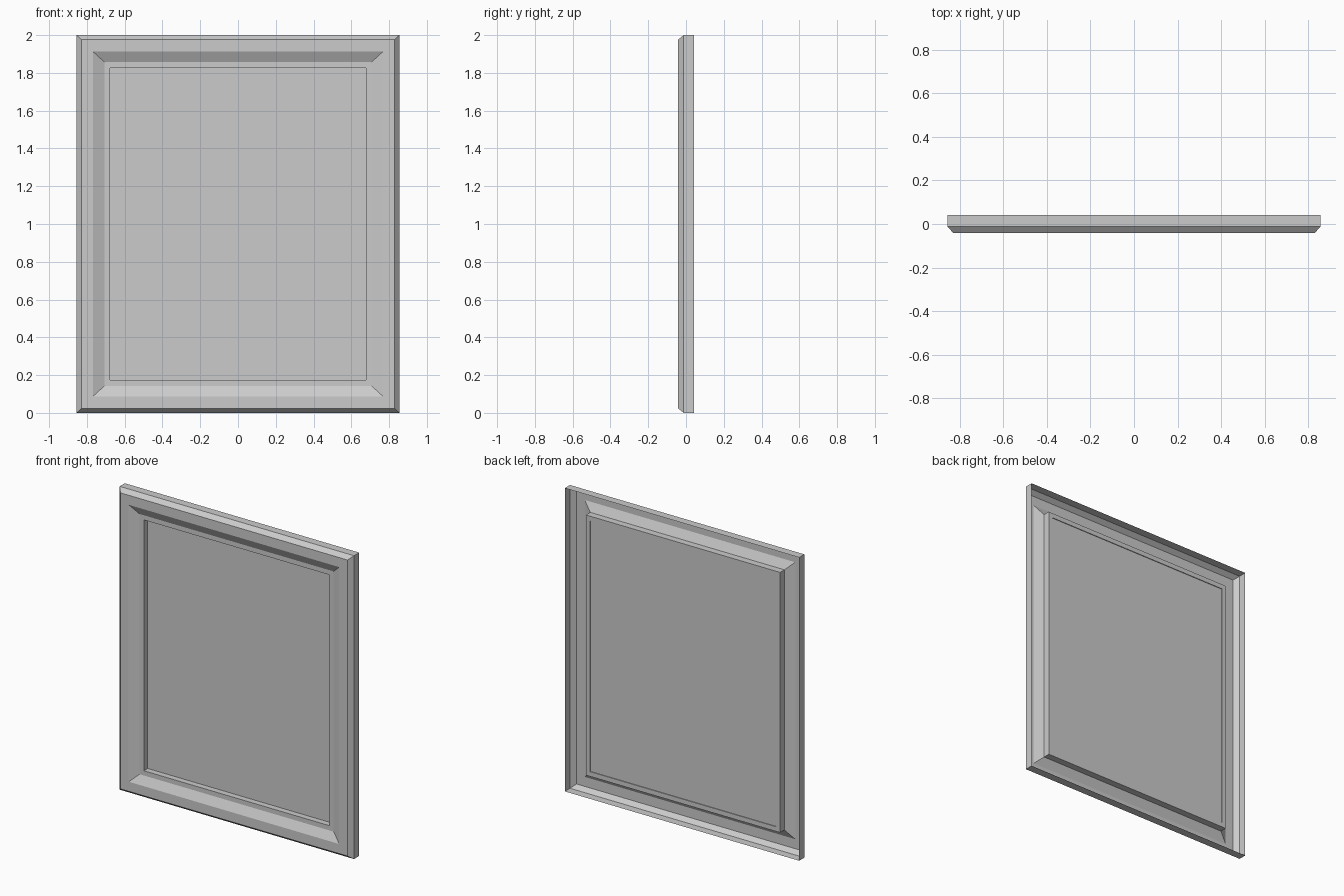
import bpy, bmesh

if "Cube" in bpy.data.objects:
    bpy.data.objects.remove(bpy.data.objects["Cube"])


def sweep_rings(name, rings, close=False):
    """Bridge mitred rectangles given as (half width, half height, y)."""
    bm = bmesh.new()
    loops = []
    for hx, hz, y in rings:
        corners = [(-hx, -hz), (hx, -hz), (hx, hz), (-hx, hz)]
        loops.append([bm.verts.new((x, y, 1 + z)) for x, z in corners])
    pairs = list(zip(loops, loops[1:]))
    if close:
        pairs.append((loops[-1], loops[0]))
    for a, b in pairs:
        for i in range(4):
            j = (i + 1) % 4
            bm.faces.new((a[i], a[j], b[j], b[i]))
    mesh = bpy.data.meshes.new(name)
    bm.to_mesh(mesh)
    bm.free()
    obj = bpy.data.objects.new(name, mesh)
    bpy.context.collection.objects.link(obj)
    return obj


# Outer frame: open-backed shell with chamfered rim and inward slope
sweep_rings("outer_frame", [
    (0.855, 1.0, 0.042),
    (0.855, 1.0, -0.012),
    (0.828, 0.976, -0.042),
    (0.768, 0.913, -0.042),
    (0.708, 0.858, -0.014),
])

# Inner moulding: closed rectangular section holding the panel
sweep_rings("inner_moulding", [
    (0.708, 0.858, -0.014),
    (0.677, 0.827, -0.014),
    (0.677, 0.827, 0.031),
    (0.708, 0.858, 0.031),
], close=True)

# Flat panel, slightly recessed from the back of the moulding
bpy.ops.mesh.primitive_plane_add(size=2, location=(0, 0.026, 1), rotation=(1.570796, 0, 0))
panel = bpy.context.object
panel.name = "panel"
panel.scale = (0.677, 0.827, 1)
